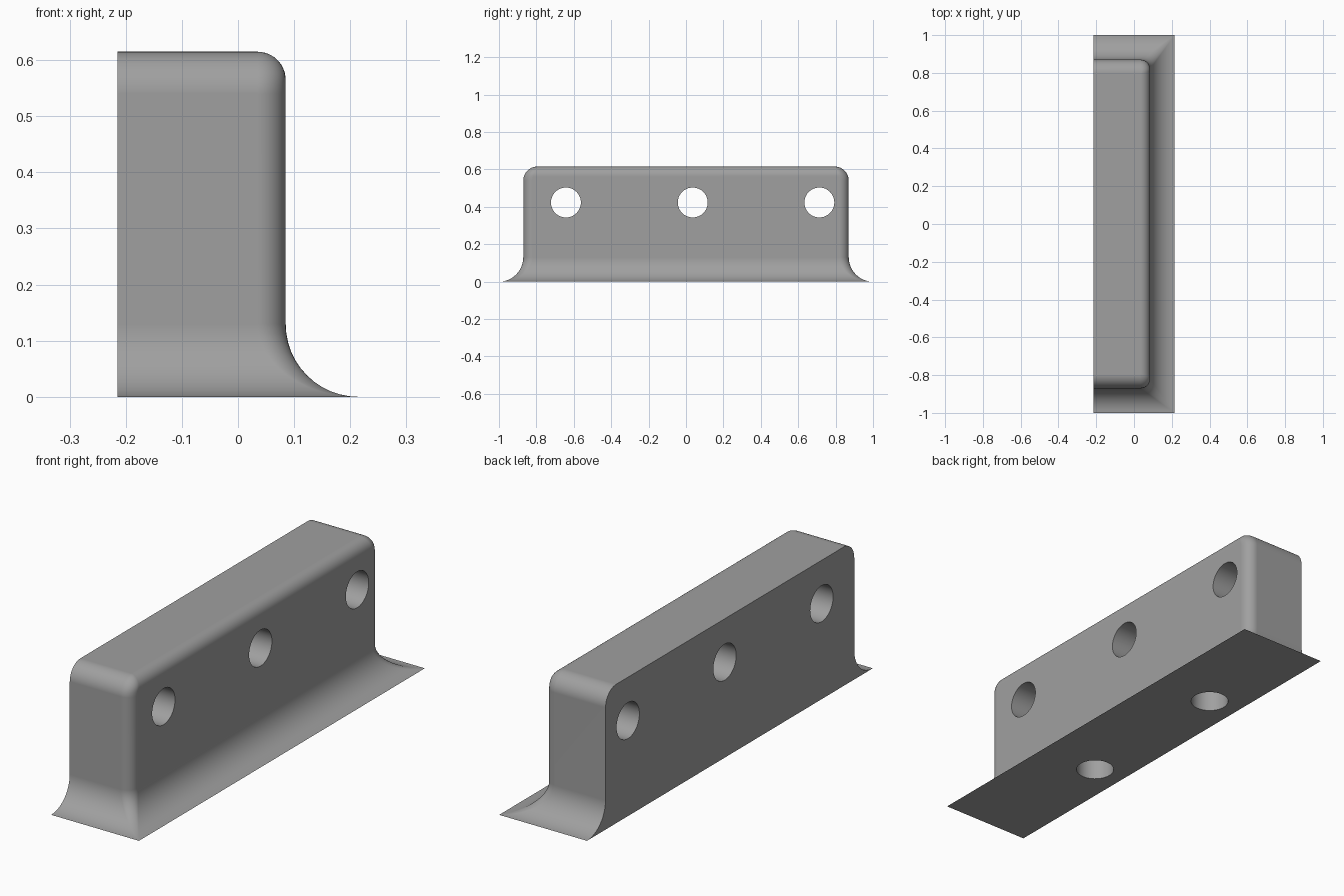
import bpy, bmesh, math

if "Cube" in bpy.data.objects:
    bpy.data.objects.remove(bpy.data.objects["Cube"])

BACK, FRONT, END, TOP = -0.215, 0.085, 0.87, 0.615   # body extents
FLARE, CORNER, R_FRONT, R_END = 0.13, 0.05, 0.05, 0.075
HOLE_R, SEG = 0.08, 8

grey = bpy.data.materials.new("mid grey")
grey.diffuse_color = (0.35, 0.35, 0.35, 1)
grey.use_nodes = True
grey.node_tree.nodes["Principled BSDF"].inputs["Base Color"].default_value = grey.diffuse_color


def outline(x, y, r, z):
    """Open-backed rounded outline at one height, from the -y end to the +y end."""
    half = [(BACK, -y)]
    for i in range(SEG + 1):
        a = math.pi / 2 * i / SEG
        half.append((x - r + r * math.sin(a), -y + r - r * math.cos(a)))
    return [(px, py, z) for px, py in half + [(px, -py) for px, py in reversed(half)]]


rows = []
# concave flare, sharp mitred at the foot and rounded where it meets the body
for i in range(13):
    a = math.pi / 2 * i / 12
    out = FLARE * (1 - math.sin(a))
    rows.append(outline(FRONT + out, END + out, CORNER * (1 - out / FLARE),
                        FLARE * (1 - math.cos(a))))
# rounded top edges
z0 = TOP - R_END
for i in range(13):
    h = R_END * math.sin(math.pi / 2 * i / 12)
    hx = max(0, h - (R_END - R_FRONT))
    iy = R_END - math.sqrt(max(0, R_END ** 2 - h ** 2))
    ix = R_FRONT - math.sqrt(max(0, R_FRONT ** 2 - hx ** 2))
    rows.append(outline(FRONT - ix, END - iy, max(CORNER - ix, 0), z0 + h))

# bracket body lofted through the outlines
bm = bmesh.new()
grid = [[bm.verts.new(p) for p in row] for row in rows]
for lo, hi in zip(grid, grid[1:]):
    for j in range(len(lo) - 1):
        bm.faces.new((lo[j], lo[j + 1], hi[j + 1], hi[j]))
bm.faces.new(list(reversed(grid[0])))
bm.faces.new(grid[-1])
bm.faces.new([r[0] for r in grid] + [r[-1] for r in reversed(grid)])
bmesh.ops.remove_doubles(bm, verts=bm.verts, dist=0.0002)
bmesh.ops.recalc_face_normals(bm, faces=bm.faces)
mesh = bpy.data.meshes.new("mounting_block")
bm.to_mesh(mesh)
bm.free()
block = bpy.data.objects.new("mounting_block", mesh)
bpy.context.collection.objects.link(block)
mesh.materials.append(grey)


def drill(name, loc, depth, rot):
    """Cut one round hole."""
    bpy.ops.mesh.primitive_cylinder_add(vertices=48, radius=HOLE_R, depth=depth,
                                        location=loc, rotation=rot)
    cutter = bpy.context.object
    cutter.name = name
    cutter.data.materials.append(grey)
    mod = block.modifiers.new(name, 'BOOLEAN')
    mod.object, mod.operation, mod.solver = cutter, 'DIFFERENCE', 'EXACT'
    bpy.context.view_layer.objects.active = block
    bpy.ops.object.modifier_apply(modifier=mod.name)
    bpy.data.objects.remove(cutter)


# three through holes in the wall, two blind holes in the base
for y in (-0.642, 0.036, 0.713):
    drill("wall_hole", (-0.065, y, 0.423), 1.0, (0, math.pi / 2, 0))
for y in (-0.345, 0.425):
    drill("base_hole", (-0.07, y, 0.0), 0.6, (0, 0, 0))

# smooth fillets, crisp edges
bpy.ops.object.select_all(action='DESELECT')
block.select_set(True)
bpy.context.view_layer.objects.active = block
bpy.ops.object.shade_smooth_by_angle(angle=math.radians(30))
weighted = block.modifiers.new("weighted_normals", 'WEIGHTED_NORMAL')
weighted.keep_sharp = True
